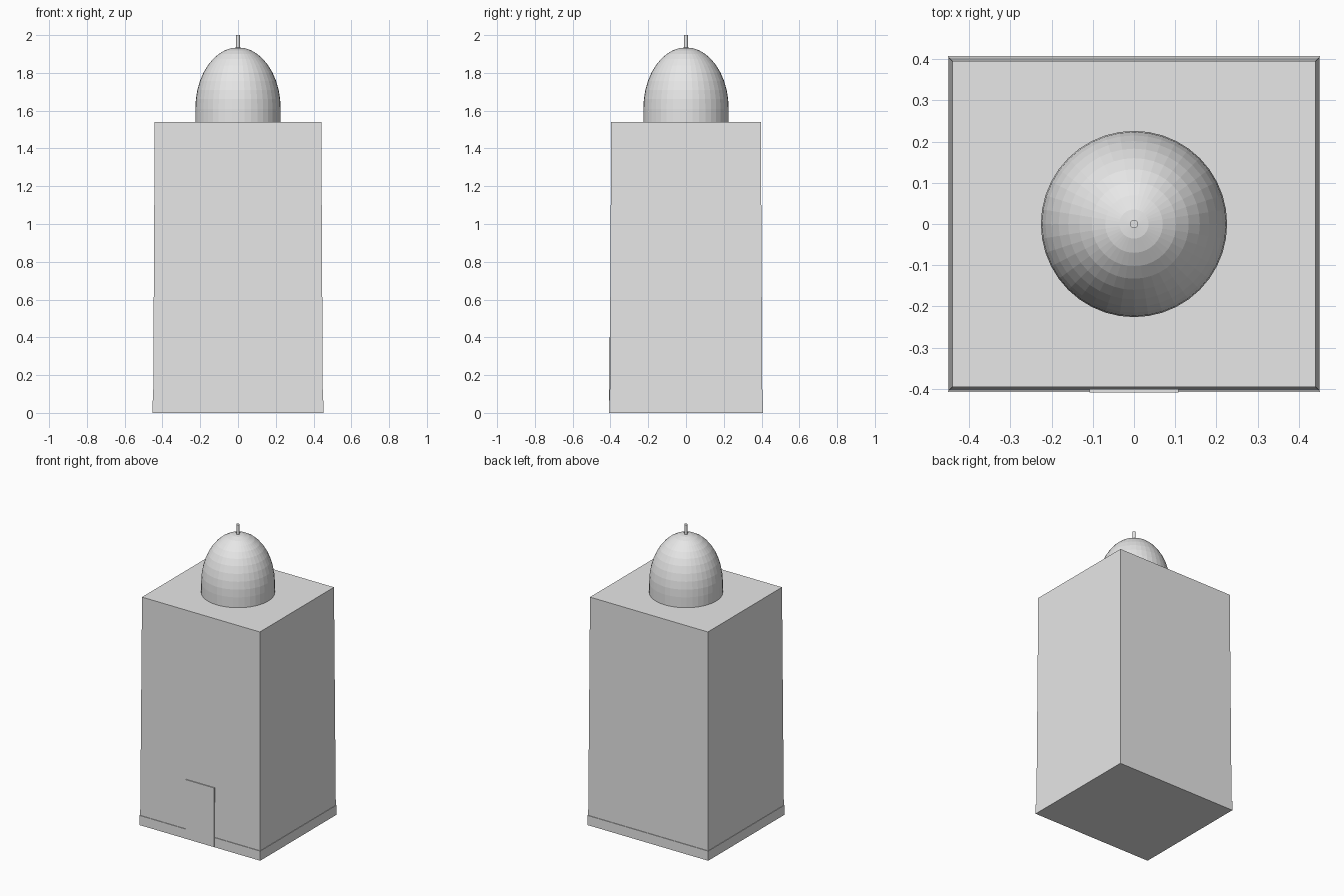
import bpy
import bmesh
import math

cube = bpy.data.objects.get("Cube")
if cube:
    bpy.data.objects.remove(cube, do_unlink=True)

grey = bpy.data.materials.new("light_grey")
grey.use_nodes = True
grey.diffuse_color = (0.8, 0.8, 0.8, 1)
grey.node_tree.nodes["Principled BSDF"].inputs["Base Color"].default_value = (0.8, 0.8, 0.8, 1)


def add_object(name, bm):
    bmesh.ops.recalc_face_normals(bm, faces=bm.faces)
    mesh = bpy.data.meshes.new(name)
    bm.to_mesh(mesh)
    bm.free()
    mesh.materials.append(grey)
    obj = bpy.data.objects.new(name, mesh)
    bpy.context.collection.objects.link(obj)
    return obj


def block(name, bottom, top, z0, z1, y=0):
    """Box with separate half sizes (x, y) at its bottom and top."""
    bm = bmesh.new()
    bmesh.ops.create_cube(bm, size=2)
    for v in bm.verts:
        half = top if v.co.z > 0 else bottom
        v.co = (v.co.x * half[0], y + v.co.y * half[1], z1 if v.co.z > 0 else z0)
    return add_object(name, bm)


def turned(name, profile, sides):
    """Closed solid turned about z from (radius, height) points."""
    bm = bmesh.new()
    verts = [bm.verts.new((r, 0, z)) for r, z in profile]
    edges = [bm.edges.new(pair) for pair in zip(verts, verts[1:])]
    bmesh.ops.spin(bm, geom=verts + edges, axis=(0, 0, 1), cent=(0, 0, 0),
                   angle=math.tau, steps=sides)
    bmesh.ops.remove_doubles(bm, verts=bm.verts, dist=0.0001)
    return add_object(name, bm)


# Low plinth and tapering tower
block("plinth", (0.452, 0.408), (0.452, 0.408), 0, 0.065)
block("tower_body", (0.449, 0.404), (0.441, 0.396), 0.065, 1.54)

# Shallow door panel on the front
block("door_panel", (0.108, 0.004), (0.108, 0.004), 0, 0.4, y=-0.4045)

# Faceted dome on a short drum
RADIUS, SPRING, RISE, RINGS = 0.226, 1.61, 0.325, 10
dome = [(0, 1.54), (RADIUS, 1.54)]
for i in range(RINGS + 1):
    a = math.pi / 2 * i / RINGS
    dome.append((RADIUS * math.cos(a), SPRING + RISE * math.sin(a)))
turned("dome", dome, 40)

# Finial rod
turned("finial", [(0, 1.92), (0.01, 1.92), (0.01, 2), (0, 2)], 12)
